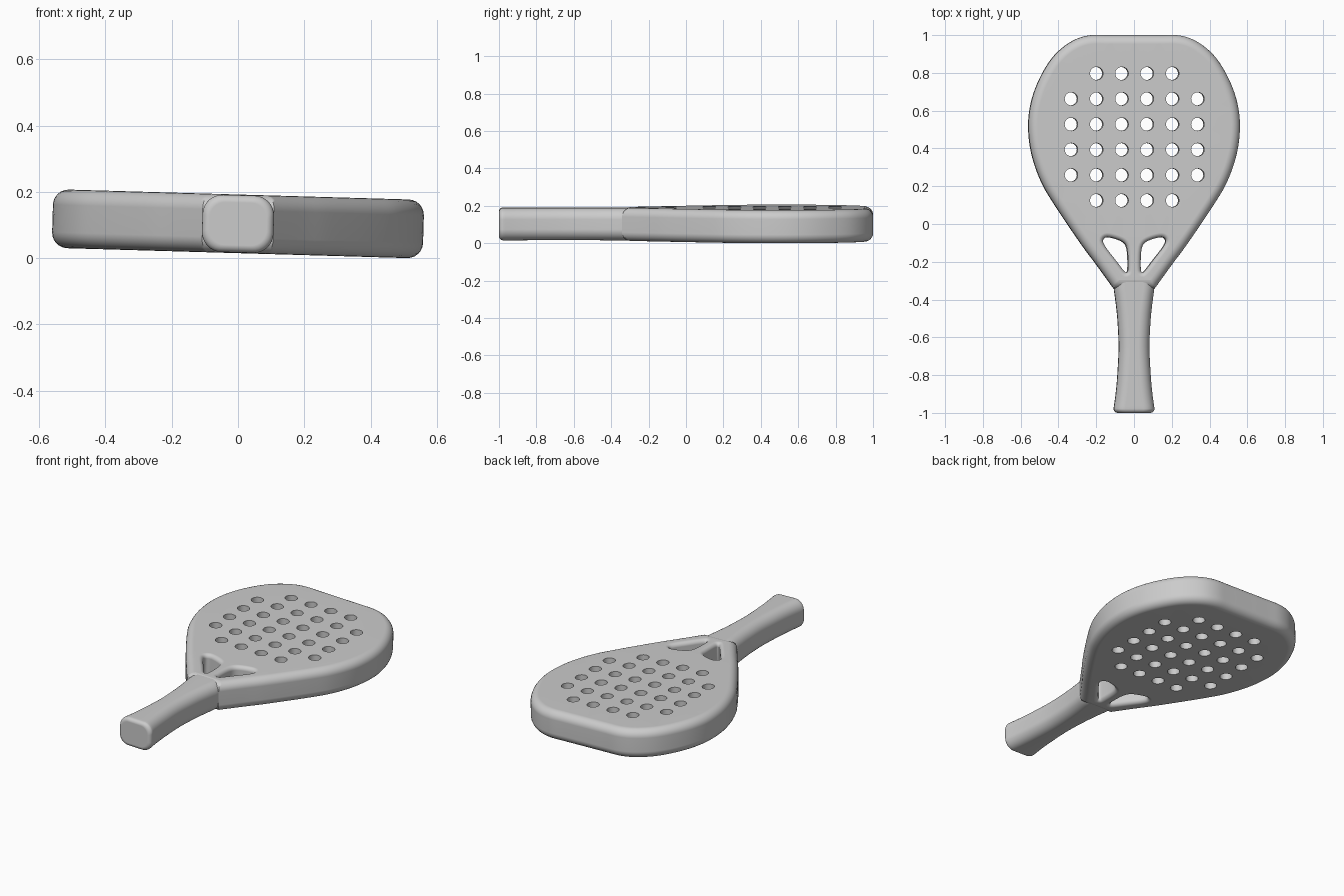
import bpy, bmesh, math
from mathutils import Vector

if "Cube" in bpy.data.objects:
    bpy.data.objects.remove(bpy.data.objects["Cube"])

HALF = 0.0885        # half thickness of the head
TILT = 0.029         # slight roll about the long axis
MID_Z = 0.1035


def spline(pts, n, closed=False):
    """Catmull-Rom samples through 2D points."""
    pts = [Vector(p) for p in pts]
    ext = [pts[-1]] + pts + pts[:2] if closed else [pts[0]] + pts + [pts[-1]]
    out = []
    for a, b, c, d in zip(ext, ext[1:], ext[2:], ext[3:]):
        for i in range(n):
            t = i / n
            out.append(0.5 * (2 * b + (c - a) * t + (2 * a - 5 * b + 4 * c - d) * t * t
                              + (3 * b - a - 3 * c + d) * t ** 3))
    return out if closed else out + [pts[-1]]


def orient(ring, ccw):
    area = sum(a.x * b.y - b.x * a.y for a, b in zip(ring, ring[1:] + ring[:1]))
    return ring if (area > 0) == ccw else ring[::-1]


def offset(ring, d):
    """Shift a ring to its left side with mitred corners."""
    out = []
    for i, p in enumerate(ring):
        u = (p - ring[i - 1]).normalized()
        v = (ring[(i + 1) % len(ring)] - p).normalized()
        n1, n2 = Vector((-u.y, u.x)), Vector((-v.y, v.x))
        out.append(p + (n1 + n2) * (d / (1 + n1.dot(n2))))
    return out


def bridge(bm, a, b):
    n = len(a)
    for i in range(n):
        bm.faces.new((a[i], a[(i + 1) % n], b[(i + 1) % n], b[i]))


def finish(bm, name):
    bmesh.ops.recalc_face_normals(bm, faces=bm.faces)
    mesh = bpy.data.meshes.new(name)
    bm.to_mesh(mesh)
    bm.free()
    ob = bpy.data.objects.new(name, mesh)
    bpy.context.collection.objects.link(ob)
    ob.location.z = MID_Z
    ob.rotation_euler.y = TILT
    bpy.ops.object.select_all(action='DESELECT')
    ob.select_set(True)
    bpy.context.view_layer.objects.active = ob
    bpy.ops.object.shade_smooth_by_angle(angle=math.radians(40))
    wn = ob.modifiers.new("weighted_normals", 'WEIGHTED_NORMAL')
    wn.keep_sharp = True
    return ob


# Head: outline, two throat openings and the round holes as (ring, edge radius)
half = spline([(0, 1), (0.13, 1), (0.24, 0.998), (0.33, 0.967), (0.42, 0.895), (0.49, 0.79),
               (0.54, 0.665), (0.56, 0.53), (0.545, 0.38), (0.495, 0.23), (0.42, 0.1),
               (0.285, -0.1), (0.2, -0.215), (0.108, -0.342)], 5)
outline = half + [Vector((-p.x, p.y)) for p in reversed(half[1:])]
rings = [(orient(outline, True), 0.047)]

throat = spline([(0.034, -0.235), (0.036, -0.15), (0.05, -0.105), (0.09, -0.082),
                 (0.145, -0.07), (0.166, -0.088), (0.15, -0.125), (0.1, -0.19),
                 (0.055, -0.248), (0.04, -0.255)], 4, True)
for s in (1, -1):
    rings.append((orient([Vector((s * p.x, p.y)) for p in throat], False), 0.024))

for row in range(6):
    cols = 4 if row in (0, 5) else 6
    for col in range(cols):
        cx, cy = (col - (cols - 1) / 2) * 0.134, 0.797 - row * 0.1345
        circle = [Vector((cx + 0.0345 * math.cos(k * math.tau / 32),
                          cy + 0.0345 * math.sin(k * math.tau / 32))) for k in range(32)]
        rings.append((orient(circle, False), 0))

bm = bmesh.new()
caps = ([], [])
for ring, r in rings:
    steps = 6 if r else 0
    prof = [(r * (1 - math.cos(a)), HALF - r + r * math.sin(a))
            for a in (math.pi / 2 * k / max(steps, 1) for k in range(steps + 1))]
    levels = [(d, -z) for d, z in reversed(prof)] + prof
    loops = [[bm.verts.new((p.x, p.y, z)) for p in offset(ring, d)] for d, z in levels]
    for a, b in zip(loops, loops[1:]):
        bridge(bm, a, b)
    for store, loop in zip(caps, (loops[0], loops[-1])):
        store += [bm.edges.get((loop[i - 1], loop[i])) for i in range(len(loop))]
for edges, nz in zip(caps, (-1, 1)):
    bmesh.ops.triangle_fill(bm, edges=edges, use_beauty=True, normal=(0, 0, nz))
finish(bm, "racket_head")

# Handle: rounded-box section lofted along y, waisted grip with softened butt
stations = [(-0.978, 0.108), (-0.9, 0.097), (-0.8, 0.088), (-0.65, 0.081),
            (-0.5, 0.088), (-0.4, 0.099), (-0.34, 0.107), (-0.29, 0.107)]
sections = [(-1 + 0.022 * (1 - math.sin(a)), 0.108 - 0.022 * (1 - math.cos(a)), 0.022 * (1 - math.cos(a)))
            for a in (math.pi / 2 * k / 5 for k in range(5, 0, -1))]
sections += [(p.x, p.y, 0) for p in spline(stations, 4)]
bm = bmesh.new()
loops = []
for y, w, inset in sections:
    h = 0.0865 - inset
    r = 0.06 - inset * 0.6
    loop = []
    for q, (sx, sz) in enumerate(((1, 1), (-1, 1), (-1, -1), (1, -1))):
        for k in range(9):
            a = math.pi / 2 * (q + k / 8)
            loop.append(bm.verts.new((sx * (w - r) + r * math.cos(a), y,
                                      sz * (h - r) + r * math.sin(a))))
    loops.append(loop)
for a, b in zip(loops, loops[1:]):
    bridge(bm, a, b)
bm.faces.new(loops[0])
bm.faces.new(loops[-1])
finish(bm, "handle")
